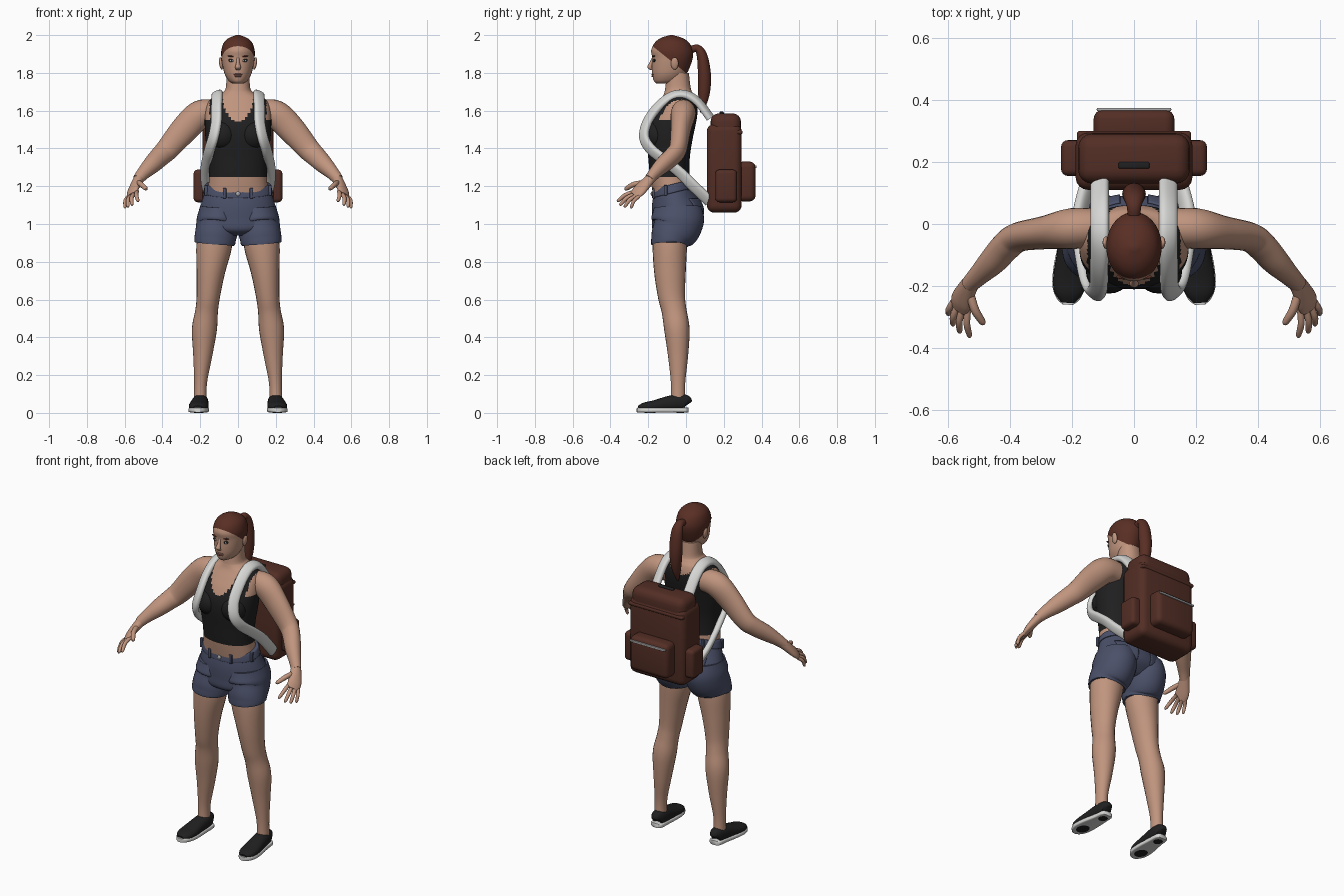
import bpy, bmesh, math
from mathutils import Vector, Matrix

default = bpy.data.objects.get("Cube")
if default:
    bpy.data.objects.remove(default, do_unlink=True)


def material(name, red, green, blue):
    m = bpy.data.materials.new(name)
    m.use_nodes = True
    m.diffuse_color = (red, green, blue, 1)
    m.node_tree.nodes["Principled BSDF"].inputs["Base Color"].default_value = (red, green, blue, 1)
    return m


SKIN = material("skin", .53, .30, .21)
HAIR = material("auburn hair", .10, .028, .018)
LEATHER = material("brown canvas", .085, .027, .018)
BLACK = material("black cloth", .014, .014, .015)
DENIM = material("blue denim", .07, .08, .14)
WHITE = material("white padding", .68, .68, .67)
METAL = material("grey metal", .42, .42, .43)
LIPS = material("dusty lips", .32, .13, .10)
parts = []


def finish(name, bm, mat, mirror=False):
    bmesh.ops.recalc_face_normals(bm, faces=bm.faces[:])
    mesh = bpy.data.meshes.new(name)
    bm.to_mesh(mesh)
    bm.free()
    mesh.materials.append(mat)
    obj = bpy.data.objects.new(name, mesh)
    bpy.context.collection.objects.link(obj)
    if mirror:
        obj.modifiers.new("mirror", 'MIRROR')
    parts.append(obj)
    return obj


def spline(points, steps):
    """Smooth curve through stations of any dimension."""
    out = []
    last = len(points) - 1
    for i in range(last):
        quad = points[max(i - 1, 0)], points[i], points[i + 1], points[min(i + 2, last)]
        for k in range(steps):
            t = k / steps
            out.append([b + .5 * t * (c - a + t * (2 * a - 5 * b + 4 * c - d + t * (3 * (b - c) + d - a)))
                        for a, b, c, d in zip(*quad)])
    return out + [list(points[-1])]


def loft(name, mat, stations, side=None, sides=24, steps=5, power=2, shear=0, mirror=False):
    """Skin rings (x, y, z, half width, half depth); level rings when side is None."""
    rows = spline(stations, steps)
    bm = bmesh.new()
    rings = []
    for i, row in enumerate(rows):
        p, a, b = Vector(row[:3]), max(row[3], .001), max(row[4], .001)
        u, v = Vector((1, 0, 0)), Vector((0, 1, shear))
        if side is not None:
            t = Vector(rows[min(i + 1, len(rows) - 1)][:3]) - Vector(rows[max(i - 1, 0)][:3])
            t.normalize()
            hint = side(p) if callable(side) else Vector(side)
            u = (hint - t * hint.dot(t)).normalized()
            v = t.cross(u)
        ring = []
        for k in range(sides):
            c, s = math.cos(math.tau * k / sides), math.sin(math.tau * k / sides)
            c = math.copysign(abs(c) ** (2 / power), c)
            s = math.copysign(abs(s) ** (2 / power), s)
            ring.append(bm.verts.new(p + u * a * c + v * b * s))
        rings.append(ring)
    for low, high in zip(rings, rings[1:]):
        for k in range(sides):
            j = (k + 1) % sides
            bm.faces.new((low[k], low[j], high[j], high[k]))
    bm.faces.new(rings[0])
    bm.faces.new(rings[-1])
    return finish(name, bm, mat, mirror)


def profile(rows):
    """Level stations from (z, front y, back y, half width)."""
    return [(0, (f + b) / 2, z, w, (b - f) / 2) for z, f, b, w in rows]


def ball(name, mat, centre, radii, mirror=False, turn=0):
    bm = bmesh.new()
    place = Matrix.Translation(centre) @ Matrix.Rotation(turn, 4, 'Y') @ Matrix.Diagonal((*radii, 1))
    bmesh.ops.create_uvsphere(bm, u_segments=24, v_segments=14, radius=1, matrix=place)
    return finish(name, bm, mat, mirror)


def box(name, mat, low, high, bevel, mirror=False):
    low, high = Vector(low), Vector(high)
    bm = bmesh.new()
    place = Matrix.Translation((low + high) / 2) @ Matrix.Diagonal((*(high - low), 1))
    bmesh.ops.create_cube(bm, size=1, matrix=place)
    bmesh.ops.bevel(bm, geom=bm.edges[:], offset=bevel, segments=4, profile=.5, affect='EDGES')
    return finish(name, bm, mat, mirror)


def paint(obj, mat, rule, cut, normal):
    """Cut along a plane, then colour the faces that satisfy the rule."""
    bm = bmesh.new()
    bm.from_mesh(obj.data)
    bmesh.ops.bisect_plane(bm, geom=bm.verts[:] + bm.edges[:] + bm.faces[:], plane_co=cut, plane_no=normal)
    obj.data.materials.append(mat)
    for f in bm.faces:
        f.material_index = int(rule(f.calc_center_median()))
    bm.to_mesh(obj.data)
    bm.free()


# Torso, neck and tank top
torso = loft("torso", SKIN, profile([
    (1.13, -.17, .03, .165), (1.25, -.19, .02, .153), (1.35, -.2, .02, .158),
    (1.45, -.21, .035, .172), (1.52, -.205, .05, .176), (1.58, -.18, .06, .175),
    (1.63, -.15, .06, .165), (1.67, -.125, .05, .135), (1.695, -.115, .035, .085),
    (1.72, -.11, .025, .065), (1.80, -.10, .015, .06)]), sides=72, steps=8, power=2.2)


def is_top(c):
    depth = .145 if c.y < -.04 else .07
    scoop = (c.x / .085) ** 2 + ((c.z - 1.69) / depth) ** 2 < 1
    return 1.25 < c.z < 1.685 and not scoop and (c.z < 1.55 or abs(c.x) < .15)


paint(torso, BLACK, is_top, (0, 0, 1.25), (0, 0, 1))
ball("bust", BLACK, (.08, -.152, 1.47), (.075, .072, .078), mirror=True)

# Head, hairline, face
head = loft("head", SKIN, profile([
    (1.743, -.155, -.07, .025), (1.757, -.17, -.03, .048), (1.79, -.178, 0, .069),
    (1.83, -.18, .02, .08), (1.88, -.179, .036, .088), (1.92, -.184, .036, .088),
    (1.96, -.165, .016, .075), (1.985, -.132, -.02, .048), (2, -.085, -.07, .01)]),
    sides=48, steps=6)
paint(head, HAIR, lambda c: c.z + .8 * c.y > 1.80, (0, 0, 1.80), (0, .8, 1))
loft("nose", SKIN, [(0, -.172, 1.885, .007, .006), (0, -.183, 1.855, .009, .01),
                    (0, -.192, 1.83, .015, .013), (0, -.18, 1.815, .01, .008)], sides=16)
ball("ears", SKIN, (.09, -.06, 1.85), (.01, .02, .033), mirror=True, turn=.15)
ball("eyeliner", BLACK, (.033, -.167, 1.865), (.018, .008, .009), mirror=True, turn=-.12)
ball("eyes", WHITE, (.033, -.17, 1.864), (.013, .008, .006), mirror=True)
ball("irises", BLACK, (.033, -.175, 1.864), (.005, .004, .005), mirror=True)
ball("eyebrows", HAIR, (.036, -.17, 1.888), (.021, .008, .004), mirror=True, turn=-.15)
ball("upper_lip", LIPS, (0, -.174, 1.792), (.024, .01, .005))
ball("lower_lip", LIPS, (0, -.174, 1.783), (.02, .01, .006))
loft("ponytail", HAIR, [
    (0, .02, 1.92, .02, .02), (0, .06, 1.93, .024, .02), (0, .085, 1.89, .034, .028),
    (0, .097, 1.8, .038, .034), (0, .097, 1.72, .033, .033), (0, .09, 1.65, .022, .024),
    (0, .08, 1.59, .005, .005)], side=(1, 0, 0))

# Arms and hands
loft("arms", SKIN, [
    (.12, -.01, 1.59, .06, .065), (.2, -.015, 1.58, .066, .075), (.28, -.027, 1.505, .054, .073),
    (.37, -.042, 1.4, .047, .061), (.41, -.07, 1.36, .046, .055), (.455, -.12, 1.315, .043, .048),
    (.5, -.165, 1.27, .033, .036), (.53, -.195, 1.235, .027, .029)], side=(0, 1, 0), mirror=True)
ACROSS = (.7, .5, -.5)
loft("palms", SKIN, [(.52, -.18, 1.25, .026, .027), (.54, -.215, 1.212, .034, .024),
                     (.557, -.25, 1.175, .04, .019), (.562, -.275, 1.152, .034, .012)],
     side=ACROSS, mirror=True)
for finger, root, tip, r in [
        ("thumbs", (.53, -.215, 1.22), (.485, -.325, 1.185), .014),
        ("index_fingers", (.535, -.268, 1.172), (.53, -.366, 1.12), .011),
        ("middle_fingers", (.551, -.267, 1.16), (.563, -.352, 1.1), .011),
        ("ring_fingers", (.567, -.26, 1.15), (.585, -.328, 1.09), .011),
        ("little_fingers", (.582, -.25, 1.145), (.6, -.293, 1.085), .01)]:
    root, tip = Vector(root), Vector(tip)
    bend = Vector((.006, -.004, .008))
    loft(finger, SKIN, [(*root, r, r), (*(root.lerp(tip, .5) + bend), r, r),
                        (*root.lerp(tip, .9), r * .8, r * .8), (*tip, r * .3, r * .3)],
         side=ACROSS, sides=12, steps=4, mirror=True)

# Legs
loft("legs", SKIN, [
    (.115, -.085, .98, .09, .088), (.127, -.086, .88, .094, .091), (.144, -.085, .75, .076, .084),
    (.157, -.077, .62, .062, .072), (.166, -.063, .54, .06, .066), (.178, -.048, .44, .066, .067),
    (.187, -.042, .3, .05, .053), (.198, -.042, .16, .034, .038), (.2, -.042, .06, .034, .038)],
    side=(1, 0, 0), mirror=True)

# Shorts with waistband, belt loops, button and back pockets
hips = loft("shorts_hips", DENIM, profile([
    (1.2, -.168, .025, .166), (1.13, -.18, .055, .188), (1.06, -.18, .09, .207),
    (1.0, -.175, .085, .205), (.96, -.13, .03, .14)]), sides=40, shear=.25)
loft("shorts_legs", DENIM, [
    (.1, -.045, 1.09, .1, .125), (.104, -.044, 1.03, .113, .14), (.11, -.052, .98, .113, .13),
    (.119, -.076, .935, .11, .111), (.123, -.086, .905, .109, .1), (.124, -.087, .895, .105, .097)],
    side=(1, 0, 0), sides=32, mirror=True)
loft("waistband", DENIM, profile([
    (1.165, -.176, .04, .178), (1.17, -.18, .044, .183), (1.205, -.175, .035, .175),
    (1.212, -.168, .03, .168)]), sides=40, shear=.25)
for number, angle in enumerate((.4, 1.2, 2.4)):
    x, y = .182 * math.sin(angle), -.11 * math.cos(angle)
    centre = Vector((x, y - .068, 1.188 + .25 * y))
    half = Vector((.009, .009, .028))
    box(f"belt_loops_{number}", DENIM, centre - half, centre + half, .004, mirror=True)
ball("button", METAL, (0, -.181, 1.16), (.012, .006, .012))
bm = bmesh.new()
bmesh.ops.create_grid(bm, x_segments=12, y_segments=12, size=.055,
                      matrix=Matrix.Translation((.1, .16, 1.08)) @ Matrix.Rotation(math.pi / 2, 4, 'X'))
pockets = finish("shorts_back_pockets", bm, DENIM)
wrap = pockets.modifiers.new("wrap", 'SHRINKWRAP')
wrap.target, wrap.offset = hips, .006
wrap.wrap_method = 'PROJECT'
wrap.use_project_y = wrap.use_negative_direction = True
pockets.modifiers.new("cloth", 'SOLIDIFY').thickness = .006
pockets.modifiers.new("mirror", 'MIRROR')

# Slip-on shoes with pale soles and dark grip patches
loft("shoes", BLACK, [
    (.198, .01, .045, .015, .02), (.198, 0, .054, .033, .04), (.199, -.04, .055, .042, .044),
    (.203, -.1, .047, .046, .04), (.208, -.17, .036, .052, .03), (.211, -.22, .031, .046, .024),
    (.213, -.252, .026, .022, .012)], side=(1, 0, 0), mirror=True, power=2.3)
loft("soles", WHITE, [
    (.198, .014, .015, .02, .013), (.198, 0, .015, .037, .013), (.2, -.06, .015, .043, .013),
    (.206, -.14, .015, .053, .013), (.21, -.2, .015, .053, .013), (.212, -.24, .015, .038, .013),
    (.213, -.26, .015, .016, .012)], side=(1, 0, 0), mirror=True, power=5)
ball("toe_grips", BLACK, (.21, -.19, .003), (.036, .045, .003), mirror=True)
ball("heel_grips", BLACK, (.199, -.03, .003), (.027, .03, .003), mirror=True)

# Backpack
box("pack_body", LEATHER, (-.188, .11, 1.06), (.188, .295, 1.53), .04)
box("pack_lid", LEATHER, (-.18, .13, 1.44), (.18, .291, 1.586), .045)
box("lid_fold", LEATHER, (-.184, .125, 1.475), (.184, .3, 1.497), .01)
box("side_pockets", LEATHER, (.16, .155, 1.115), (.235, .27, 1.288), .022, mirror=True)
box("rear_pocket", LEATHER, (-.13, .27, 1.12), (.13, .368, 1.33), .03)
box("zipper", METAL, (-.12, .364, 1.297), (.12, .374, 1.309), .003)
box("carry_handle", BLACK, (-.05, .178, 1.58), (.05, .2, 1.595), .006)

# Padded shoulder straps running over the chest and back under the arms
path = [(.11, .13, 1.56), (.11, .065, 1.645), (.11, .0, 1.685), (.11, -.07, 1.68),
        (.113, -.145, 1.625), (.115, -.205, 1.54), (.13, -.222, 1.46), (.15, -.185, 1.395),
        (.165, -.11, 1.335), (.175, -.03, 1.27), (.172, .04, 1.2), (.15, .125, 1.12)]
loft("shoulder_straps", WHITE, [(*p, .018, .031) for p in path],
     side=lambda p: p - Vector((0, -.07, 1.45)), power=2.6, mirror=True)

# Smooth shading with crisp edges
bpy.ops.object.select_all(action='DESELECT')
for obj in parts:
    obj.select_set(True)
bpy.context.view_layer.objects.active = parts[0]
bpy.ops.object.shade_smooth_by_angle(angle=math.radians(45))
